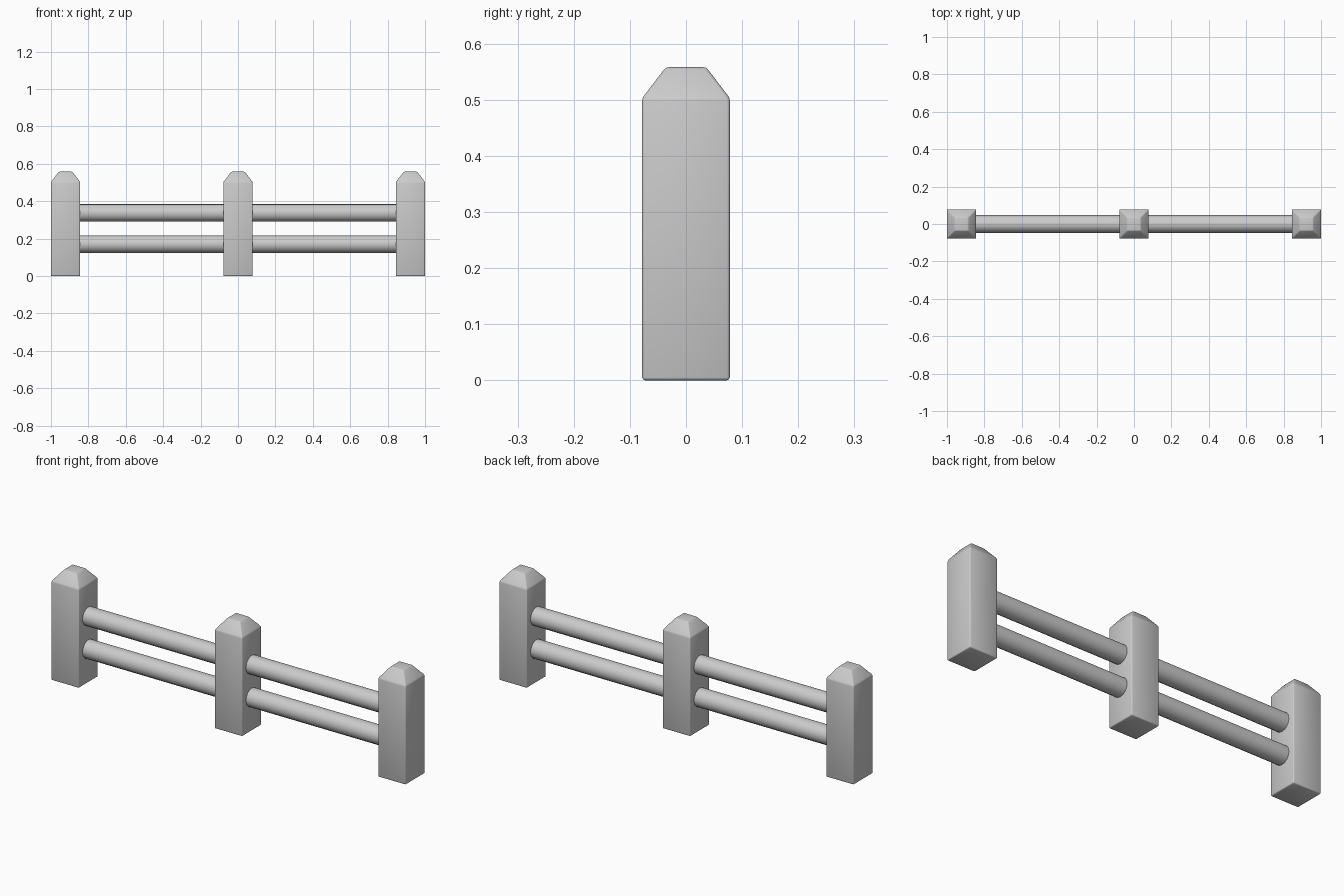
import bpy, bmesh, math

if "Cube" in bpy.data.objects:
    bpy.data.objects.remove(bpy.data.objects["Cube"])

POST_X = 0.922   # centre of the end posts
HALF = 0.078     # half width of a post
TOP = 0.036      # half width of the flat top


def smooth(obj, angle):
    bpy.ops.object.select_all(action='DESELECT')
    obj.select_set(True)
    bpy.context.view_layer.objects.active = obj
    bpy.ops.object.shade_smooth_by_angle(angle=math.radians(angle))


def add_post(name, x):
    # square post with a chamfered cap, lofted from three square rings
    bm = bmesh.new()
    rings = []
    for half, z in ((HALF, 0), (HALF, 0.503), (TOP, 0.558)):
        rings.append([bm.verts.new((sx * half, sy * half, z))
                      for sx, sy in ((-1, -1), (1, -1), (1, 1), (-1, 1))])
    for low, high in zip(rings, rings[1:]):
        for i in range(4):
            j = (i + 1) % 4
            bm.faces.new((low[i], low[j], high[j], high[i]))
    bm.faces.new(rings[0][::-1])
    bm.faces.new(rings[-1])
    # softened edges
    bmesh.ops.bevel(bm, geom=bm.edges[:], offset=0.005, segments=2,
                    profile=0.5, affect='EDGES')
    mesh = bpy.data.meshes.new(name)
    bm.to_mesh(mesh)
    bm.free()
    obj = bpy.data.objects.new(name, mesh)
    obj.location.x = x
    bpy.context.collection.objects.link(obj)
    smooth(obj, 50)


def add_rail(name, x, z):
    # round rail spanning one bay, its ends just inside the posts
    bpy.ops.mesh.primitive_cylinder_add(
        vertices=16, radius=0.047, depth=POST_X - 2 * HALF + 0.02,
        location=(x, 0, z), rotation=(0, math.pi / 2, 0))
    bpy.context.object.name = name
    smooth(bpy.context.object, 40)


# posts
for side, x in (("left", -POST_X), ("middle", 0), ("right", POST_X)):
    add_post(side + "_post", x)

# two rails in each bay
for side, x in (("left", -POST_X / 2), ("right", POST_X / 2)):
    for level, z in (("lower", 0.171), ("upper", 0.338)):
        add_rail(f"{level}_{side}_rail", x, z)
